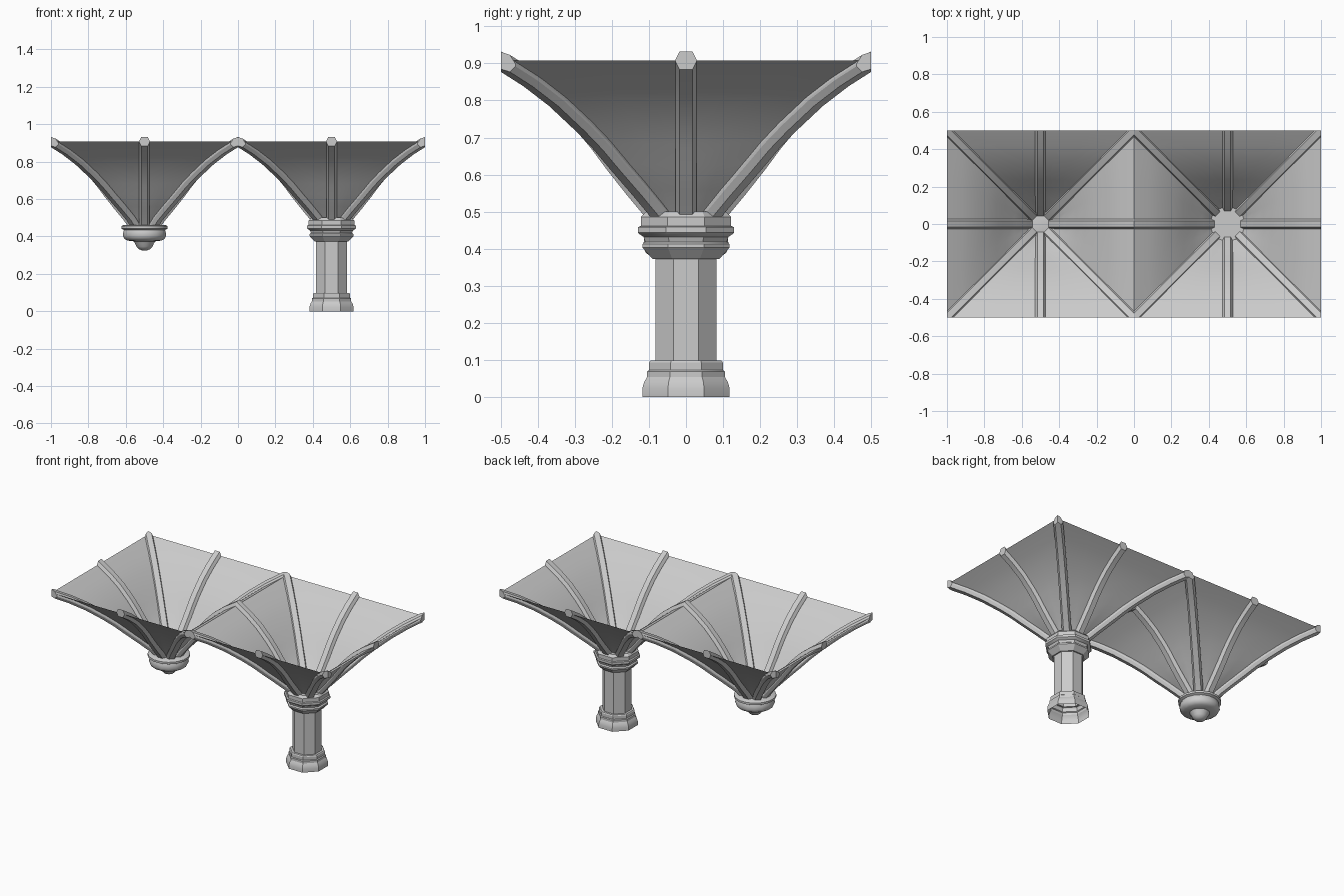
import bpy, bmesh
from math import pi, cos, sin, sqrt, radians
from mathutils import Vector

if "Cube" in bpy.data.objects:
    bpy.data.objects.remove(bpy.data.objects["Cube"])

# Vault curve: (distance from bay centre at mid-side, height)
CURVE = [(0.060, 0.45), (0.095, 0.50), (0.145, 0.56), (0.198, 0.627), (0.24, 0.684),
         (0.283, 0.735), (0.35, 0.803), (0.42, 0.857), (0.50, 0.908)]
# Rib cross-section: (sideways, outward)
SECTION = [(-0.017, 0.021), (0.017, 0.021), (0.028, 0.003), (0.028, -0.003),
           (0.017, -0.021), (-0.017, -0.021), (-0.028, -0.003), (-0.028, 0.003)]


def finish(bm, name, x, angle):
    bmesh.ops.recalc_face_normals(bm, faces=bm.faces)
    me = bpy.data.meshes.new(name)
    bm.to_mesh(me)
    bm.free()
    ob = bpy.data.objects.new(name, me)
    ob.location.x = x
    bpy.context.collection.objects.link(ob)
    bpy.ops.object.select_all(action='DESELECT')
    ob.select_set(True)
    bpy.context.view_layer.objects.active = ob
    bpy.ops.object.shade_smooth_by_angle(angle=radians(angle))
    return ob


def corner(a):
    # coordinate of the diagonal: octagon at the springing, square at the top
    t = min(1, (a - 0.06) / 0.3)
    return a * (0.70 + 0.30 * (1 - (1 - t) ** 2))


def bridge(bm, rings):
    for r0, r1 in zip(rings, rings[1:]):
        n = len(r0)
        for i in range(n):
            bm.faces.new((r0[i], r0[(i + 1) % n], r1[(i + 1) % n], r1[i]))


def lathe(name, profile, x, sides=8, cap_top=True, cap_bottom=False, angle=30):
    bm = bmesh.new()
    rings = []
    for r, z in profile:
        R = r / cos(pi / sides)
        rings.append([bm.verts.new((R * cos((2 * i + 1) * pi / sides),
                                    R * sin((2 * i + 1) * pi / sides), z)) for i in range(sides)])
    bridge(bm, rings)
    if cap_bottom:
        bm.faces.new(rings[0])
    if cap_top:
        bm.faces.new(rings[-1])
    return finish(bm, name, x, angle)


def web(name, x):
    bm = bmesh.new()
    rings = []
    for a, z in CURVE:
        ring = []
        for k in range(4):
            u = Vector((cos(k * pi / 2), sin(k * pi / 2), 0))
            v = Vector((-u.y, u.x, 0))
            c = corner(a)
            for p in (u * a, (u * a + (u + v) * c) / 2, (u + v) * c, (v * a + (u + v) * c) / 2):
                ring.append(bm.verts.new((p.x, p.y, z)))
        rings.append(ring)
    bridge(bm, rings)
    return finish(bm, name, x, 40)


def ribs(name, x):
    bm = bmesh.new()
    for k in range(8):
        diag = k % 2
        path = [Vector((corner(a) * sqrt(2) if diag else a, z)) for a, z in CURVE]
        path.append(path[-1] + (path[-1] - path[-2]).normalized() * 0.06)
        u = Vector((cos(k * pi / 4), sin(k * pi / 4), 0))
        side = Vector((-u.y, u.x, 0))
        rings = []
        for i, p in enumerate(path):
            t = (path[min(i + 1, len(path) - 1)] - path[max(i - 1, 0)]).normalized()
            rings.append([bm.verts.new(u * (p.x + t.y * h) + side * s + Vector((0, 0, p.y - t.x * h)))
                          for s, h in SECTION])
        bridge(bm, rings)
        bm.faces.new(rings[0])
        bm.faces.new(rings[-1])
    # trim the rib ends flush with the square bay
    for n in ((1, 0, 0), (-1, 0, 0), (0, 1, 0), (0, -1, 0)):
        res = bmesh.ops.bisect_plane(bm, geom=bm.verts[:] + bm.edges[:] + bm.faces[:], dist=1e-6,
                                     plane_co=Vector(n) * 0.5, plane_no=n, clear_outer=True)
        cut = [e for e in res['geom_cut'] if isinstance(e, bmesh.types.BMEdge)]
        bmesh.ops.holes_fill(bm, edges=cut, sides=0)
    return finish(bm, name, x, 25)


# Vault bays
for label, x in (("left", -0.5), ("right", 0.5)):
    web("vault_web_" + label, x)
    ribs("vault_ribs_" + label, x)

# Octagonal pier: base, shaft and capital
lathe("pier_base", [(0.118, 0), (0.118, 0.022), (0.113, 0.04), (0.105, 0.053), (0.105, 0.068),
                    (0.1, 0.072), (0.1, 0.092), (0.096, 0.098), (0.082, 0.098)], 0.5, cap_top=False)
lathe("pier_shaft", [(0.082, 0.095), (0.082, 0.375)], 0.5, cap_top=False)
lathe("pier_capital", [(0.08, 0.372), (0.09, 0.372), (0.118, 0.403), (0.118, 0.412), (0.11, 0.418),
                       (0.115, 0.432), (0.127, 0.44), (0.13, 0.443), (0.13, 0.458),
                       (0.122, 0.461), (0.122, 0.485), (0.108, 0.5)], 0.5)

# Hanging boss under the left bay
lathe("pendant_boss", [(0.012, 0.325), (0.03, 0.332), (0.043, 0.346), (0.05, 0.362), (0.058, 0.374),
                       (0.092, 0.378), (0.108, 0.388), (0.116, 0.405), (0.113, 0.425), (0.11, 0.435),
                       (0.124, 0.442), (0.124, 0.455), (0.112, 0.462)], -0.5,
      sides=16, cap_bottom=True, angle=40)
